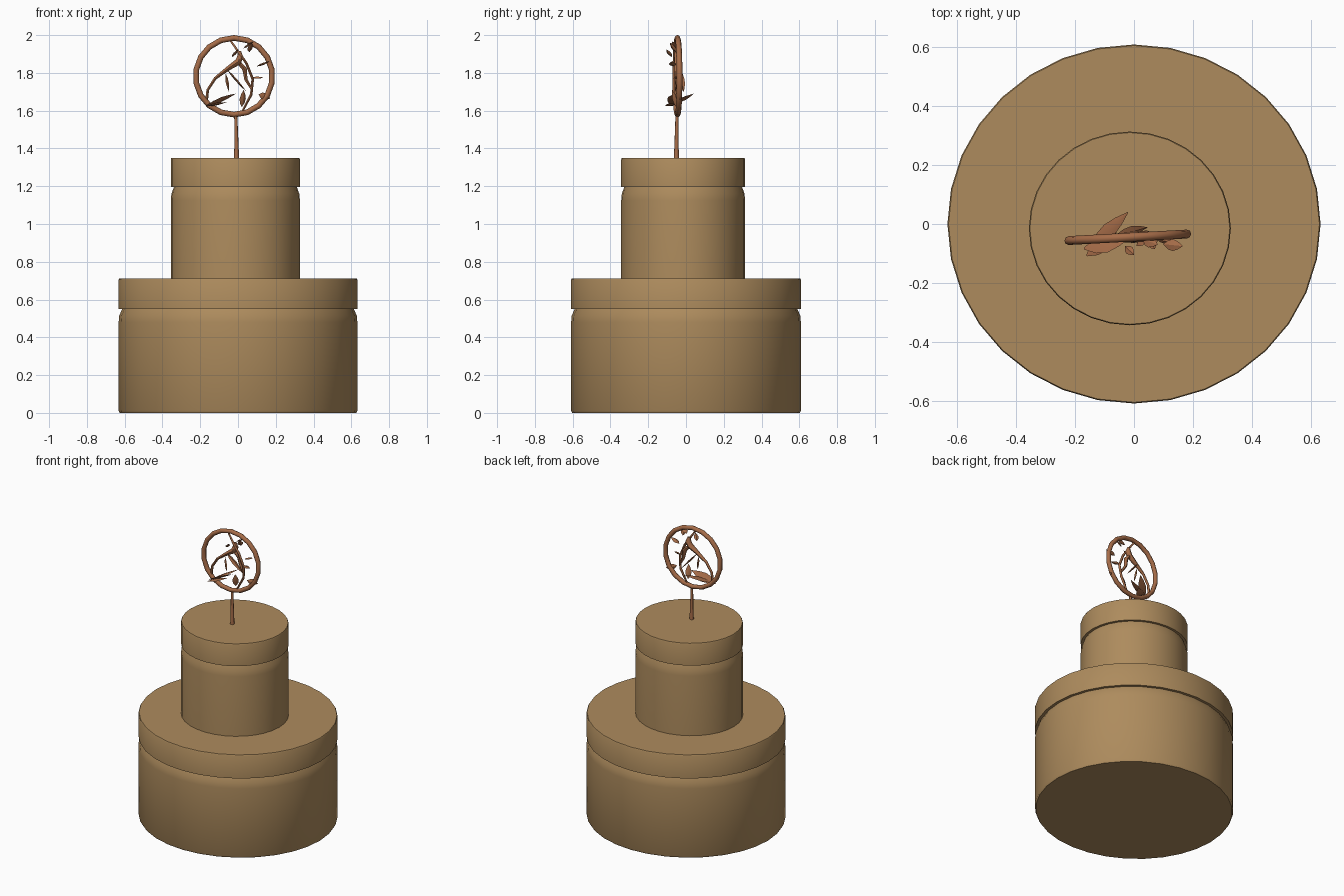
import bpy, bmesh, math
from mathutils import Vector

if "Cube" in bpy.data.objects:
    bpy.data.objects.remove(bpy.data.objects["Cube"])


def material(name, rgb):
    m = bpy.data.materials.new(name)
    m.diffuse_color = (*rgb, 1)
    m.use_nodes = True
    m.node_tree.nodes["Principled BSDF"].inputs["Base Color"].default_value = m.diffuse_color
    return m


CAKE = material("cake_tan", (0.42, 0.26, 0.11))
WOOD = material("topper_brown", (0.38, 0.15, 0.065))


def add_object(name, bm, mat, angle=40):
    bmesh.ops.recalc_face_normals(bm, faces=bm.faces)
    me = bpy.data.meshes.new(name)
    bm.to_mesh(me)
    bm.free()
    ob = bpy.data.objects.new(name, me)
    bpy.context.collection.objects.link(ob)
    me.materials.append(mat)
    bpy.ops.object.select_all(action='DESELECT')
    ob.select_set(True)
    bpy.context.view_layer.objects.active = ob
    bpy.ops.object.shade_smooth_by_angle(angle=math.radians(angle))
    return ob


def loft(bm, rings):
    """Bridge equal-sized vertex rings and cap both ends."""
    n = len(rings[0])
    vs = [[bm.verts.new(p) for p in r] for r in rings]
    for a, b in zip(vs, vs[1:]):
        for i in range(n):
            j = (i + 1) % n
            bm.faces.new((a[i], a[j], b[j], b[i]))
    bm.faces.new(vs[0][::-1])
    bm.faces.new(vs[-1])


def tier(name, cx, cy, rx, ry, profile, n=32):
    bm = bmesh.new()
    loft(bm, [[(cx + rx * s * math.cos(2 * math.pi * i / n),
                cy + ry * s * math.sin(2 * math.pi * i / n), z) for i in range(n)]
              for s, z in profile])
    return add_object(name, bm, CAKE)


def plane_y(x):
    """Depth of the slightly turned topper plane."""
    return -0.045 + 0.055 * (x + 0.02)


def tube(name, pts, n=6):
    """Tapered tube through (x, depth offset, z, radius)."""
    bm = bmesh.new()
    c = [Vector((x, plane_y(x) + d, z)) for x, d, z, r in pts]
    rings = []
    for i, p in enumerate(c):
        t = (c[min(i + 1, len(c) - 1)] - c[max(i - 1, 0)]).normalized()
        side = Vector((0, 1, 0))
        side = (side - t * side.dot(t)).normalized()
        up = t.cross(side)
        rings.append([p + pts[i][3] * (side * math.cos(2 * math.pi * k / n) +
                                       up * math.sin(2 * math.pi * k / n)) for k in range(n)])
    loft(bm, rings)
    return add_object(name, bm, WOOD, 60)


def leaf(name, a, b, width, across=(0, 1, 0), thick=0.006):
    """Thin pointed blade from a to b, given as (x, depth offset, z)."""
    a, b = (Vector((p[0], plane_y(p[0]) + p[1], p[2])) for p in (a, b))
    t = (b - a).normalized()
    s = Vector(across)
    s = (s - t * s.dot(t)).normalized()
    u = t.cross(s)
    bm = bmesh.new()
    rings = []
    for f, w in ((0, 0.08), (0.25, 0.8), (0.5, 1), (0.75, 0.65), (1, 0.04)):
        p = a.lerp(b, f)
        rings.append([p + s * width * w, p + u * thick * w,
                      p - s * width * w, p - u * thick * w])
    loft(bm, rings)
    return add_object(name, bm, WOOD, 30)


# Cake tiers: body drawn in under an overhanging upper band
tier("lower_tier", 0, 0, 0.632, 0.608,
     [(0.99, 0), (1, 0.012), (1, 0.48), (0.995, 0.515), (0.97, 0.55)])
tier("lower_tier_band", 0, 0, 0.632, 0.608, [(1, 0.55), (1, 0.705), (0.994, 0.712)])
tier("upper_tier", -0.014, -0.015, 0.342, 0.328,
     [(1, 0.712), (1, 1.125), (0.99, 1.16), (0.95, 1.197)])
tier("upper_tier_band", -0.014, -0.015, 0.342, 0.328,
     [(1, 1.197), (1, 1.342), (0.99, 1.35)])

# Topper hoop and stick
bm = bmesh.new()
N, M, R, r = 18, 8, 0.203, 0.015
grid = []
for i in range(N):
    a = 2 * math.pi * (i + 0.5) / N
    row = []
    for k in range(M):
        b = 2 * math.pi * k / M
        q = R + r * math.cos(b)
        x = -0.021 + q * math.cos(a)
        row.append(bm.verts.new((x, plane_y(x) + r * math.sin(b), 1.782 + q * math.sin(a))))
    grid.append(row)
for i in range(N):
    for k in range(M):
        g, h = grid[i], grid[(i + 1) % N]
        bm.faces.new((g[k], h[k], h[(k + 1) % M], g[(k + 1) % M]))
add_object("topper_hoop", bm, WOOD, 60)
tube("topper_stick", [(-0.008, -0.006, 1.34, 0.014), (-0.008, -0.006, 1.42, 0.011),
                      (-0.012, -0.003, 1.58, 0.008)], 8)

# Branch crossing the hoop, with leaves
tube("branch", [(-0.045, 0, 1.978, 0.005), (0, -0.01, 1.915, 0.007), (0.045, -0.012, 1.85, 0.008),
                (0.078, -0.01, 1.767, 0.008), (0.07, 0, 1.685, 0.008), (0.02, 0, 1.59, 0.006)])
V = (0.8, 0.5, 0.3)
leaves = [((0.03, -0.01, 1.93), (0.08, -0.03, 1.965), 0.02),
          ((0.06, -0.01, 1.91), (0.07, -0.045, 1.96), 0.018),
          ((0.1, -0.03, 1.835), (0.165, -0.04, 1.86), 0.02),
          ((0.075, -0.01, 1.775), (0.135, -0.025, 1.775), 0.012),
          ((0.11, -0.02, 1.685), (0.17, 0.01, 1.665), 0.02),
          ((0.02, -0.01, 1.62), (0.03, -0.03, 1.71), 0.02),
          ((-0.03, -0.03, 1.885), (0.0, -0.06, 1.925), 0.015)]
for i, (a, b, w) in enumerate(leaves):
    leaf(f"leaf_{i + 1}", a, b, w, V)

# Bird: arched body, long tail, beak and swept wings
tube("bird_body", [(0.008, 0, 1.915, 0.009), (0.012, 0, 1.885, 0.019), (0.0, 0, 1.858, 0.02),
                   (-0.05, 0, 1.825, 0.014), (-0.12, 0, 1.772, 0.009), (-0.16, 0, 1.71, 0.008),
                   (-0.168, 0, 1.64, 0.009)])
tube("bird_chest", [(-0.005, 0, 1.865, 0.012), (0.035, 0.005, 1.82, 0.014),
                    (0.042, 0.01, 1.765, 0.01), (0.075, 0, 1.71, 0.006)])
leaf("bird_beak", (-0.065, 0, 1.795), (-0.048, -0.01, 1.7), 0.008, (1, 0, 0))
leaf("tail_feather", (-0.17, -0.03, 1.625), (-0.012, 0.0, 1.69), 0.035, (0.1, 1, -0.35))
leaf("wing_back", (-0.15, -0.03, 1.63), (-0.02, 0.085, 1.69), 0.025, (0.6, -0.8, 0.1))
leaf("wing_front", (-0.16, -0.055, 1.625), (-0.06, 0.02, 1.645), 0.028, (0.6, -0.8, 0.1))
leaf("wing_upper", (-0.06, 0.01, 1.82), (0.045, 0.03, 1.7), 0.018, (0, 1, 0.2))
